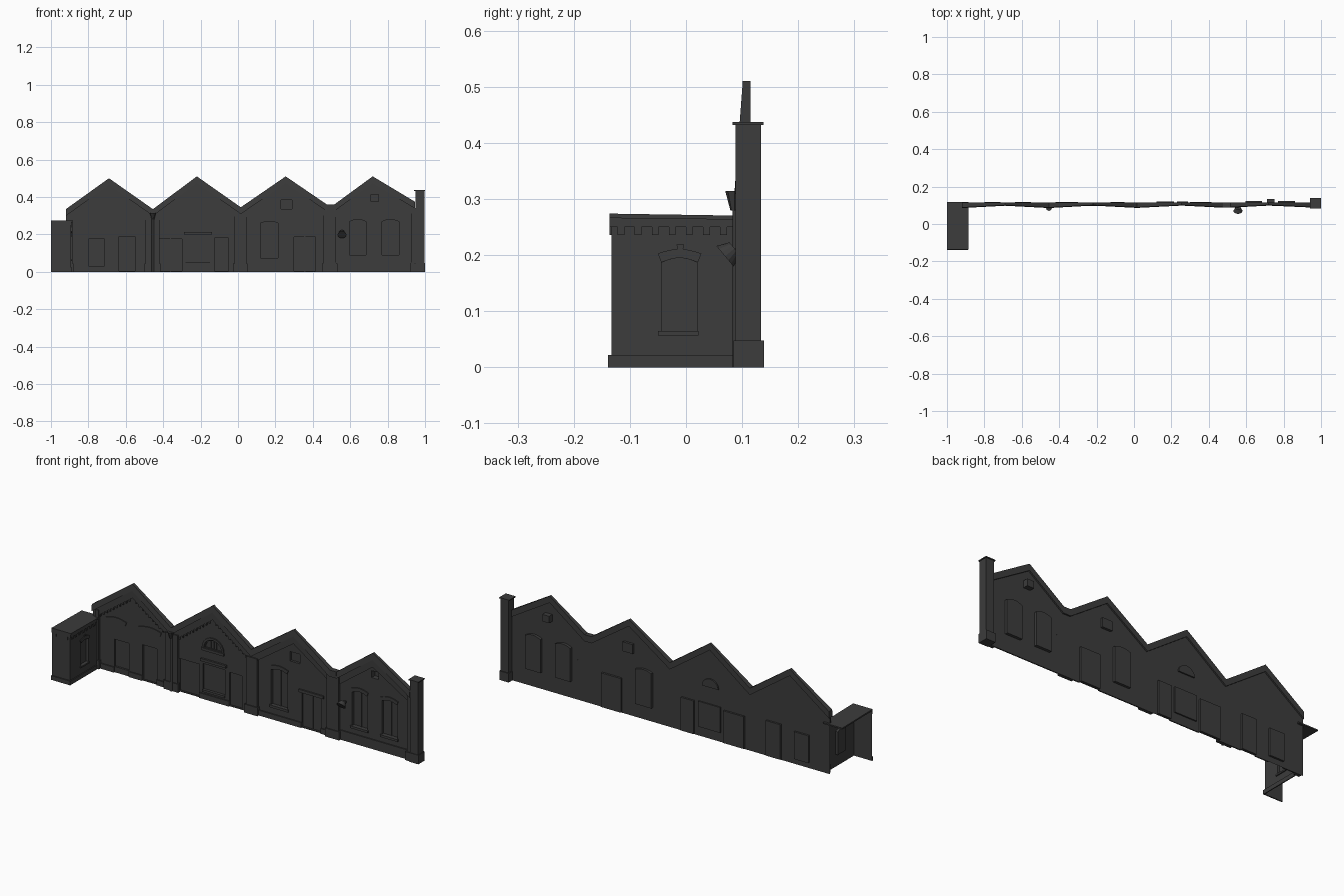
import bpy, bmesh, math
from mathutils import Vector, Matrix

if "Cube" in bpy.data.objects:
    bpy.data.objects.remove(bpy.data.objects["Cube"])

WALL = 0.107                      # y of the brick field
SIDE = -0.893                     # x of the annex side wall
mat = bpy.data.materials.new("dark_brick")
mat.diffuse_color = (0.045, 0.045, 0.045, 1)
mat.use_nodes = True
mat.node_tree.nodes["Principled BSDF"].inputs["Base Color"].default_value = mat.diffuse_color


def finish(bm, name):
    me = bpy.data.meshes.new(name)
    bm.to_mesh(me)
    bm.free()
    ob = bpy.data.objects.new(name, me)
    me.materials.append(mat)
    bpy.context.collection.objects.link(ob)
    return ob


def place(a, z, d, axis):
    return (a, d, z) if axis == 'y' else (d, a, z)


def relief(name, pts, back, face, axis='y', closed=False):
    """Outline pushed from depth back to depth face; open at the back unless closed."""
    bm = bmesh.new()
    dep = face if callable(face) else (lambda z: face)
    f = [bm.verts.new(place(a, z, dep(z), axis)) for a, z in pts]
    b = [bm.verts.new(place(a, z, back, axis)) for a, z in pts]
    cap = bm.faces.new(f)
    for i in range(len(f)):
        j = (i + 1) % len(f)
        bm.faces.new((f[i], f[j], b[j], b[i]))
    if closed:
        bm.faces.new(b[::-1])
    bmesh.ops.recalc_face_normals(bm, faces=bm.faces)
    cap.normal_update()
    out = Vector((0, -1, 0)) if axis == 'y' else Vector((1, 0, 0))
    if cap.normal.dot(out) < 0:
        bmesh.ops.reverse_faces(bm, faces=bm.faces)
    return finish(bm, name)


def sheet(name, outline, holes, d, axis='y'):
    """Flat wall with window and door holes cut out."""
    bm = bmesh.new()
    edges = []
    for loop in [outline] + holes:
        v = [bm.verts.new(place(a, z, d, axis)) for a, z in loop]
        edges += [bm.edges.new((v[i], v[(i + 1) % len(v)])) for i in range(len(v))]
    n = (0, -1, 0) if axis == 'y' else (1, 0, 0)
    bmesh.ops.triangle_fill(bm, use_beauty=True, use_dissolve=False, edges=edges, normal=n)
    for f in bm.faces:
        f.normal_update()
        if f.normal.dot(Vector(n)) < 0:
            f.normal_flip()
    return finish(bm, name)


def box(name, x0, x1, y0, y1, z0, z1):
    return relief(name, rect(x0, x1, z0, z1), y1, y0, closed=True)


def rect(x0, x1, z0, z1):
    return [(x0, z0), (x1, z0), (x1, z1), (x0, z1)]


def arc(x0, x1, z, rise, n=8):
    return [(x0 + (x1 - x0) * i / n, z + rise * math.sin(math.pi * i / n)) for i in range(n + 1)]


def arched(x0, x1, z0, z1, rise):
    return [(x0, z0), (x1, z0)] + arc(x0, x1, z1, rise)[::-1]


def arch_band(x0, x1, z, rise, t):
    return arc(x0, x1, z, rise) + arc(x0 - t * .4, x1 + t * .4, z + t, rise)[::-1]


# Gables: left foot, peak, right foot
gables = [((-.92, .335), (-.69, .50), (-.455, .335)),
          ((-.455, .335), (-.22, .51), (.015, .345)),
          ((.015, .345), (.255, .51), (.475, .36)),
          ((.515, .36), (.72, .51), (.945, .375))]

# Openings, each with the y of its recessed panel
openings = [("blocked_window", rect(-.80, -.715, .03, .175), .117),
            ("blocked_door", rect(-.635, -.55, .004, .19), .117),
            ("left_door", rect(-.42, -.30, .004, .175), .117),
            ("shop_window", rect(-.28, -.15, .05, .185), .114),
            ("narrow_door", rect(-.125, -.05, .004, .18), .117),
            ("fanlight", [(-.22 + .048 * math.cos(math.pi * i / 10),
                           .275 + .045 * math.sin(math.pi * i / 10)) for i in range(11)], .114),
            ("tall_window", arched(.12, .215, .075, .26, .01), .12),
            ("wide_door", rect(.30, .415, .004, .185), .118),
            ("tall_window", arched(.595, .685, .09, .268, .012), .122),
            ("tall_window", arched(.77, .86, .09, .268, .012), .122),
            ("gable_vent", rect(.71, .75, .375, .412), .134),
            ("gable_vent", rect(.23, .288, .335, .385), .12)]

# Main wall and recessed openings
top = []
for g in gables:
    top += [p for p in g if p not in top]
outline = [(-.92, 0), (.95, 0)] + [(x, z - .004) for x, z in top[::-1]]
sheet("facade_wall", outline, [o[1] for o in openings], WALL)
for name, pts, depth in openings:
    relief(name, pts, WALL, depth)

# Sloping gable copings and the stepped brick bands under them
def lean(z):
    return .084 + (z - .335) * .075


for i, (l, p, r) in enumerate(gables):
    def chev(a, b):
        return [(q[0], q[1] - a) for q in (l, p, r)] + [(q[0], q[1] - b) for q in (r, p, l)]
    relief("gable_coping", chev(0, .036), .115, lambda z: lean(z) + .004, closed=True)
    relief("gable_band", chev(.036, .075), WALL, .1)
    for a, b in ((l, p), (p, r)):
        for k in range(1, 12) if i < 2 else ():
            x = a[0] + (b[0] - a[0]) * k / 12
            z = a[1] + (b[1] - a[1]) * k / 12 - .078
            relief("gable_dentil", rect(x - .004, x + .004, z - .008, z + .004), WALL, .101)
box("valley_coping", .475, .515, .088, .115, .325, .36)

# Pilasters with plinths
for x0, x1, h in ((-.905, -.885, .31), (-.495, -.42, .30), (-.02, .045, .30),
                  (.455, .525, .33), (.925, .95, .34)):
    relief("pilaster", rect(x0, x1, 0, h), WALL, .094)
    relief("pilaster_base", rect(x0 - .006, x1 + .006, 0, .045), WALL, .089)

# Plinths between the doors
for x0, x1 in ((-.885, -.80), (-.715, -.635), (-.55, -.50), (-.30, -.125), (.045, .30),
               (.415, .455), (.525, .925)):
    relief("wall_plinth", rect(x0, x1, 0, .028 if x0 < .5 else .05), WALL, .101)

# Lintels, sills and ledges
for x0, x1, z, t in ((-.84, -.735, .262, .02), (-.65, -.53, .262, .02),
                     (.12, .215, .262, .018), (.595, .685, .27, .018), (.77, .86, .27, .018)):
    relief("arched_lintel", arch_band(x0, x1, z, .012, t), WALL, .102)
for x0, x1, z0, z1 in ((.112, .223, .062, .075), (.588, .692, .078, .09), (.763, .867, .078, .09),
                       (.285, .43, .188, .203), (-.28, -.15, .038, .05)):
    relief("sill_or_lintel", rect(x0, x1, z0, z1), WALL, .099)
relief("shop_ledge", rect(-.29, -.14, .2, .214), WALL, .097)
relief("fanlight_sill", rect(-.285, -.155, .258, .272), WALL, .1)
relief("fanlight_hood",
       [(-.22 + r * math.cos(a), .275 + r * .95 * math.sin(a))
        for r, s in ((.052, 1), (.064, -1))
        for a in [math.pi * (k if s > 0 else 10 - k) / 10 for k in range(11)]], WALL, .101)
for x in (-.236, -.22, -.204):
    relief("fanlight_bar", rect(x - .002, x + .002, .275, .313), .114, .109)

# Door and sash bars
for x, z0, z1, d in ((.1675, .075, .268, .12), (.64, .09, .278, .122), (.815, .09, .278, .122),
                     (.357, .004, .185, .118), (-.36, .004, .175, .117)):
    relief("centre_bar", rect(x - .003, x + .003, z0, z1), d, d - .003)

# Round pieces: drainpipe, hopper and wall lamp
def cone(name, r1, r2, depth, loc, tilt=0, n=12):
    bm = bmesh.new()
    m = Matrix.Translation(loc) @ Matrix.Rotation(tilt, 4, 'X')
    bmesh.ops.create_cone(bm, cap_ends=True, segments=n, radius1=r1, radius2=r2,
                          depth=depth, matrix=m)
    return finish(bm, name)


cone("drainpipe", .007, .007, .285, (-.455, .09, .1425))
cone("rain_hopper", .007, .016, .034, (-.455, .086, .297), n=8)
cone("wall_lamp", .024, .014, .022, (.556, .078, .205), math.radians(-50), 16)
box("lamp_bracket", .55, .562, .082, .108, .2, .212)

# Right end pillar
box("end_pillar", .948, .996, .088, .134, 0, .434)
box("pillar_cap", .942, 1.0, .083, .138, .432, .437)
box("pillar_base", .944, .999, .085, .139, 0, .048)

# Left annex: side wall, front wall, roof; its far side and rear stay open
win = arched(-.043, .02, .065, .187, .008)
sheet("annex_side_wall", rect(-.133, WALL, 0, .268), [win], SIDE, 'x')
relief("annex_window", win, SIDE, SIDE - .012, 'x')
relief("annex_arch", arch_band(-.044, .021, .187, .008, .016), SIDE, SIDE + .004, 'x')
relief("annex_keystone", [(-.014, .207), (-.006, .207), (-.003, .219), (-.017, .219)],
       SIDE, SIDE + .005, 'x')
relief("annex_sill", rect(-.05, .022, .057, .065), SIDE, SIDE + .006, 'x')
sheet("annex_front_wall", rect(-1, SIDE, 0, .268), [], -.133)
relief("annex_side_plinth", rect(-.139, .088, 0, .022), SIDE, SIDE + .005, 'x')
relief("annex_front_plinth", rect(-1, SIDE + .005, 0, .022), -.133, -.139)
relief("annex_roof", [(-.136, .266), (.118, .263), (.118, .27), (-.136, .274)],
       -1, SIDE + .007, 'x', True)
relief("annex_side_cornice", rect(-.135, .088, .25, .266), SIDE, SIDE + .004, 'x')
relief("annex_front_cornice", rect(-1, SIDE + .004, .25, .266), -.133, -.136)
for k in range(7):
    y = -.122 + k * .0305
    relief("annex_dentil", rect(y, y + .012, .236, .25), SIDE, SIDE + .004, 'x')
for k in range(3):
    x = -.985 + k * .034
    relief("annex_front_dentil", rect(x, x + .012, .236, .25), -.133, -.136)
